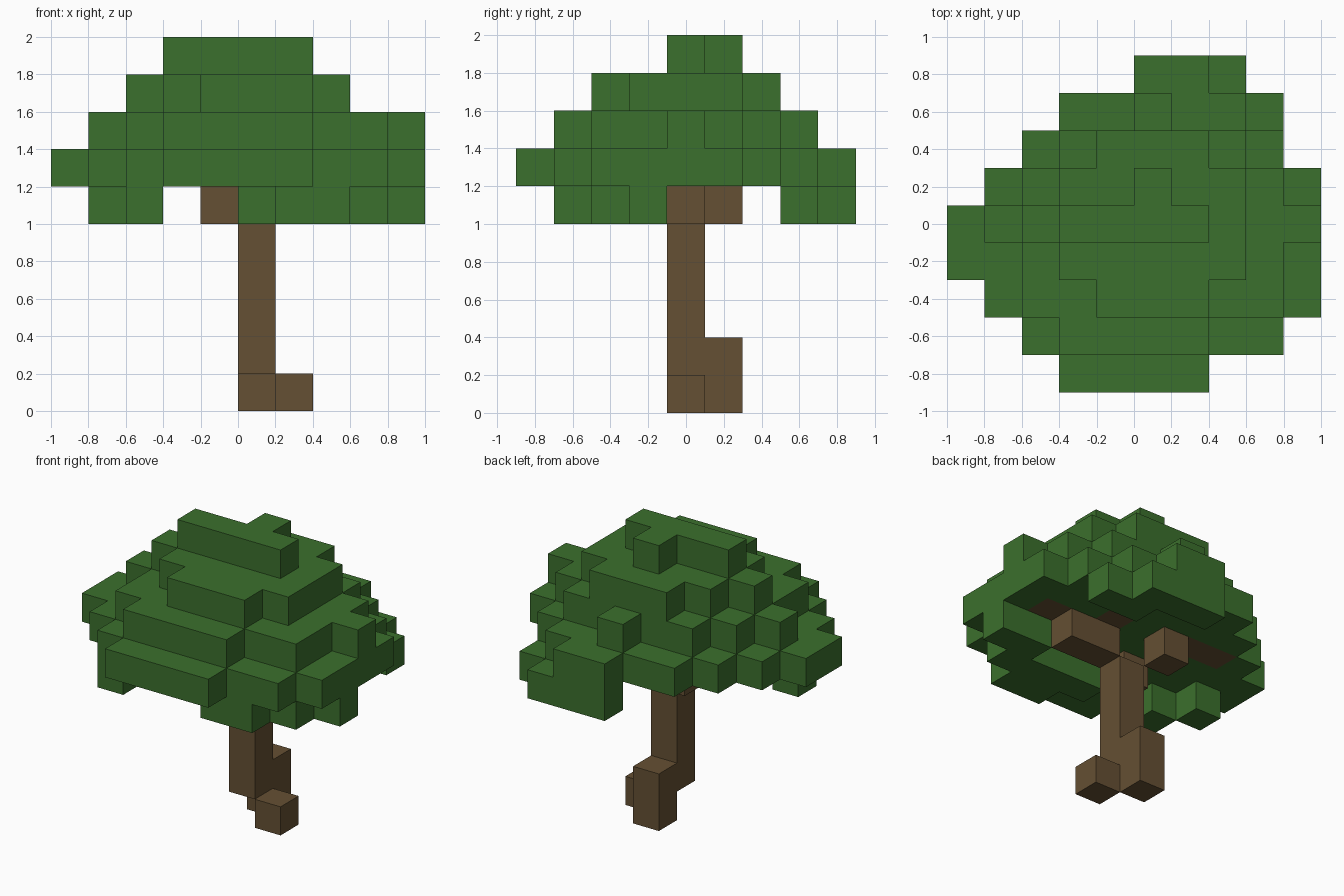
import bpy
import bmesh
from mathutils import Vector

if "Cube" in bpy.data.objects:
    bpy.data.objects.remove(bpy.data.objects["Cube"], do_unlink=True)

CELL = 0.2
ORIGIN = Vector((-1.0, -0.9, 0.0))


def make_material(name, colour):
    mat = bpy.data.materials.new(name)
    mat.use_nodes = True
    mat.diffuse_color = colour
    mat.node_tree.nodes["Principled BSDF"].inputs["Base Color"].default_value = colour
    return mat


leaf_green = make_material("leaf green", (0.044, 0.162, 0.026, 1))
bark_brown = make_material("bark brown", (0.130, 0.080, 0.033, 1))


def cells_from_runs(level, runs):
    """Each run is (row, first column, last column) on one level."""
    return {(i, row, level) for row, first, last in runs
            for i in range(first, last + 1)}


# The two rising axes of each cube side, listed so that the face points outwards
AXES = [Vector((1, 0, 0)), Vector((0, 1, 0)), Vector((0, 0, 1))]


def build_blocks(name, cells, occupied, mat):
    """Skin a set of grid cubes, leaving out faces hidden between cubes."""
    bm = bmesh.new()
    for cell in sorted(cells):
        base = Vector(cell)
        for n in range(3):
            normal, u, v = AXES[n], AXES[(n + 1) % 3], AXES[(n + 2) % 3]
            for side in (0, 1):
                step = normal if side else -normal
                if tuple(int(c) for c in base + step) in occupied:
                    continue
                p = base + normal * side
                corners = [p, p + u, p + u + v, p + v]
                if not side:
                    corners.reverse()
                bm.faces.new([bm.verts.new(ORIGIN + c * CELL) for c in corners])
    bmesh.ops.remove_doubles(bm, verts=bm.verts, dist=0.001)
    mesh = bpy.data.meshes.new(name)
    bm.to_mesh(mesh)
    bm.free()
    mesh.materials.append(mat)
    obj = bpy.data.objects.new(name, mesh)
    bpy.context.collection.objects.link(obj)
    return obj


# Trunk and stepped roots
trunk = {(5, 4, k) for k in range(1, 5)}
roots = {(6, 4, 0), (5, 5, 0), (5, 5, 1)}

# Branches spreading under and into the crown
branches = cells_from_runs(5, [(4, 6, 7), (5, 4, 4), (3, 4, 4)])
branches |= cells_from_runs(6, [(4, 8, 8), (5, 6, 6), (5, 2, 3), (2, 4, 4), (1, 4, 4)])

# Crown levels, from the hanging clumps up to the cap
hanging = cells_from_runs(5, [(1, 2, 2), (2, 2, 2), (3, 1, 1),
                              (1, 6, 7), (2, 5, 8), (3, 8, 9),
                              (7, 7, 8), (8, 5, 7)])
crown = cells_from_runs(6, [(0, 3, 6), (1, 2, 8), (2, 1, 9), (3, 0, 9), (4, 0, 9),
                            (5, 1, 9), (6, 2, 8), (7, 3, 7), (8, 5, 6)])
crown |= cells_from_runs(7, [(1, 3, 6), (2, 2, 8), (3, 2, 8), (4, 1, 9),
                             (5, 2, 8), (6, 3, 7), (7, 5, 5)])
crown |= cells_from_runs(8, [(2, 4, 6), (3, 3, 7), (4, 2, 7), (5, 3, 7), (6, 4, 6)])
crown |= cells_from_runs(9, [(4, 3, 6), (5, 5, 5)])
crown -= branches

parts = [("trunk", trunk, bark_brown), ("roots", roots, bark_brown),
         ("branches", branches, bark_brown),
         ("hanging_leaves", hanging, leaf_green), ("leaf_crown", crown, leaf_green)]
occupied = set().union(*(cells for _, cells, _ in parts))
for name, cells, mat in parts:
    build_blocks(name, cells, occupied, mat)
